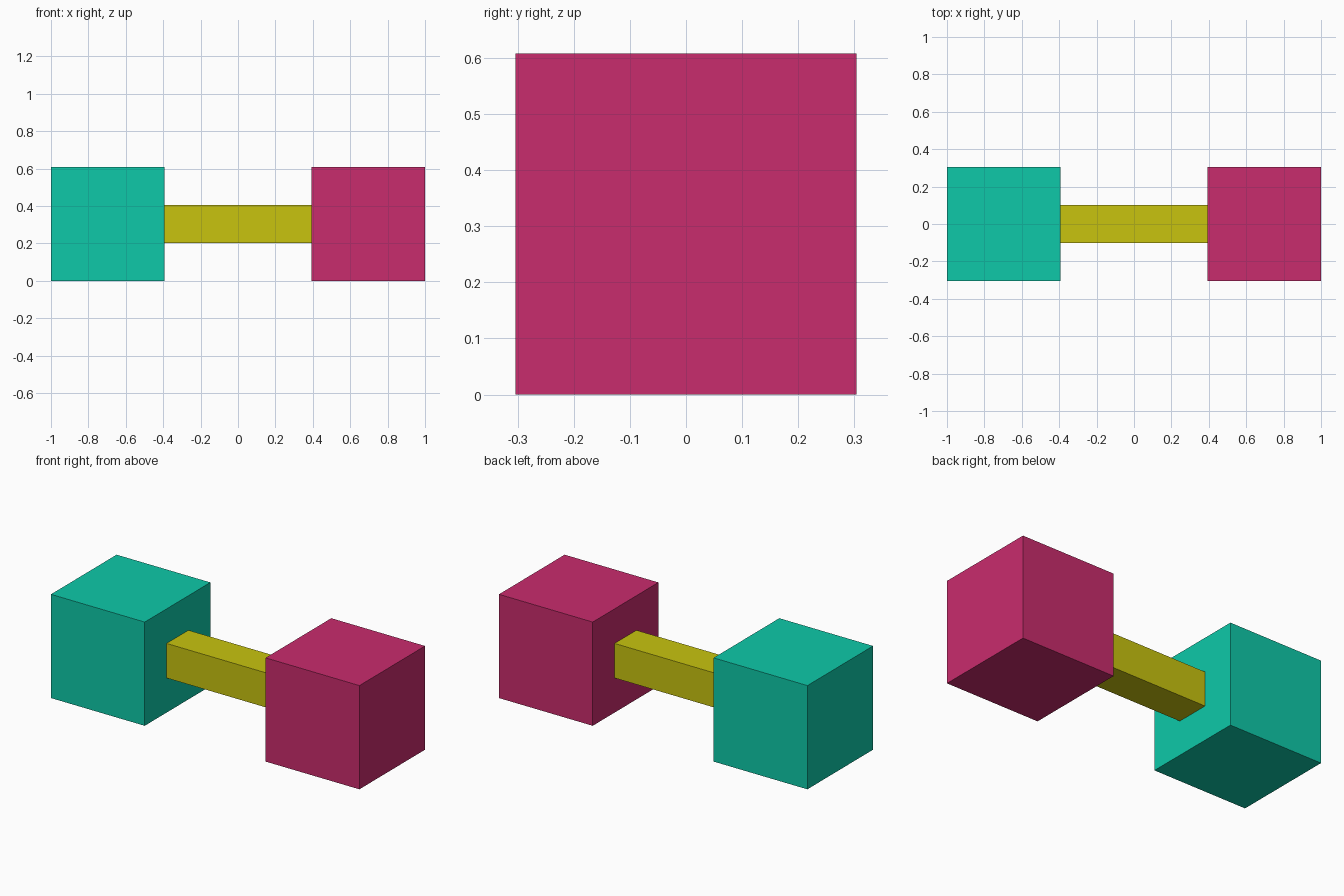
import bpy

if "Cube" in bpy.data.objects:
    bpy.data.objects.remove(bpy.data.objects["Cube"])

CUBE = 0.608            # edge of the end cubes
BAR = CUBE / 3          # thickness of the square bar
MID = CUBE / 2          # height of the common axis


def box(name, x, size, color):
    """Flat-shaded box centred on the common axis at the given x."""
    bpy.ops.mesh.primitive_cube_add(size=1, location=(x, 0, MID))
    ob = bpy.context.object
    ob.name = name
    ob.scale = size
    bpy.ops.object.transform_apply(location=False, rotation=False, scale=True)
    mat = bpy.data.materials.new(name + "_color")
    mat.diffuse_color = (*color, 1)
    mat.use_nodes = True
    mat.node_tree.nodes["Principled BSDF"].inputs["Base Color"].default_value = mat.diffuse_color
    ob.data.materials.append(mat)
    return ob


# End cubes
for name, side, color in (("left_cube", -1, (0.0044, 0.584, 0.397)),
                          ("right_cube", 1, (0.584, 0.025, 0.153))):
    box(name, side * (1 - CUBE / 2), (CUBE, CUBE, CUBE), color)

# Connecting bar between the inner faces
box("connecting_bar", 0, (2 - 2 * CUBE, BAR, BAR), (0.578, 0.552, 0.0048))
